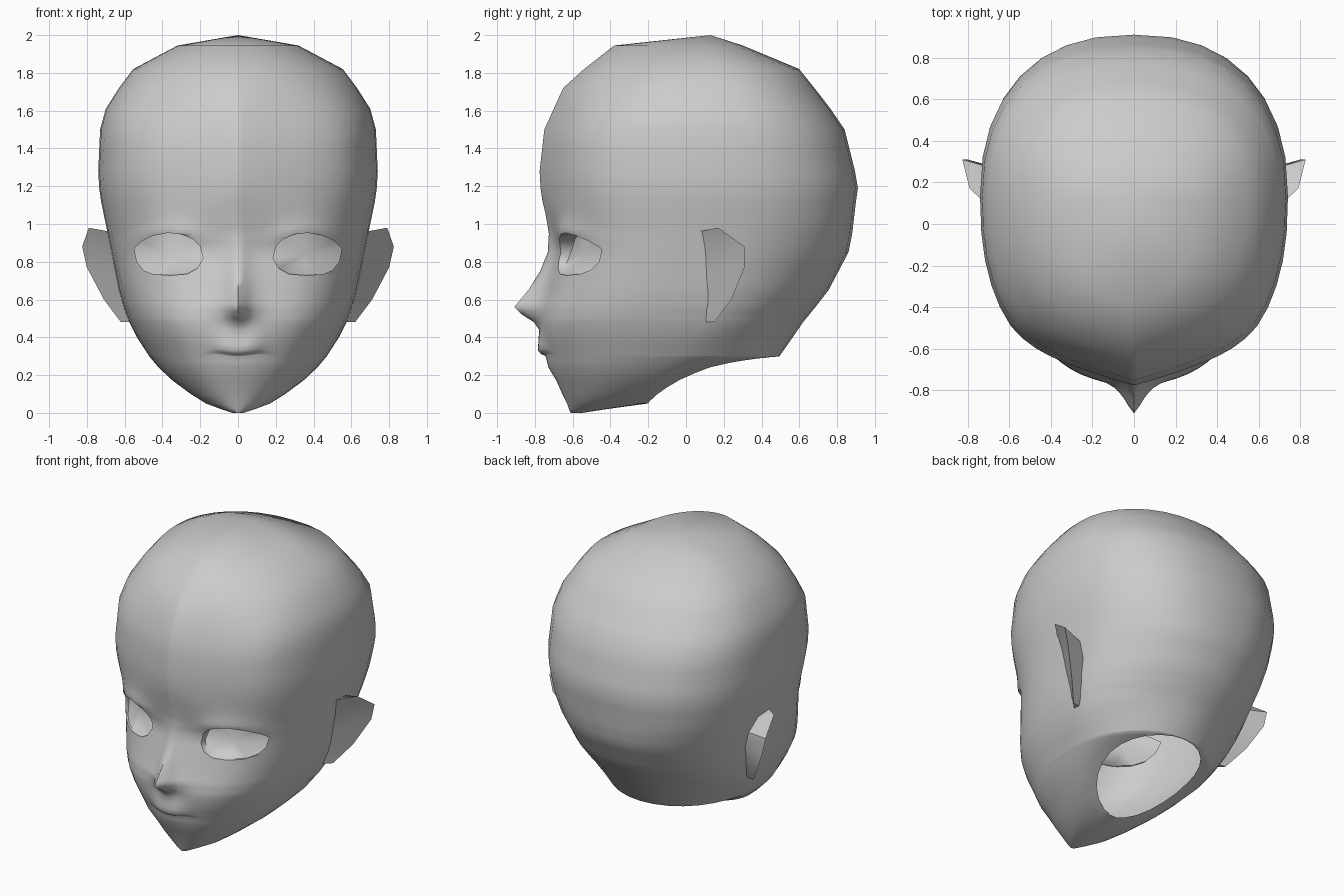
import bpy, bmesh, math

if "Cube" in bpy.data.objects:
    bpy.data.objects.remove(bpy.data.objects["Cube"])

skin = bpy.data.materials.new("plain_grey")
skin.diffuse_color = (0.6, 0.6, 0.6, 1)
skin.use_nodes = True
skin.node_tree.nodes["Principled BSDF"].inputs["Base Color"].default_value = skin.diffuse_color

def lerp_table(table, z):
    # linear interpolation of the rows of a table keyed by height
    for a, b in zip(table, table[1:]):
        if a[0] <= z <= b[0]:
            f = (z - a[0]) / (b[0] - a[0])
            return [p + (q - p) * f for p, q in zip(a, b)][1:]
    return list(table[0 if z < table[0][0] else -1][1:])

def make_object(name, bm):
    bmesh.ops.recalc_face_normals(bm, faces=bm.faces)
    mesh = bpy.data.meshes.new(name)
    bm.to_mesh(mesh)
    bm.free()
    mesh.materials.append(skin)
    ob = bpy.data.objects.new(name, mesh)
    bpy.context.collection.objects.link(ob)
    return ob

# Head profile: height, front y, back y, half width, y of widest point
PROFILE = [
    (0.00, -0.61, -0.55, 0.03, -0.57),
    (0.02, -0.62, -0.42, 0.09, -0.50),
    (0.05, -0.63, -0.20, 0.17, -0.41),
    (0.10, -0.655, -0.11, 0.25, -0.32),
    (0.17, -0.685, 0.02, 0.345, -0.20),
    (0.24, -0.72, 0.22, 0.42, -0.12),
    (0.30, -0.735, 0.495, 0.47, -0.04),
    (0.40, -0.76, 0.565, 0.535, 0.05),
    (0.48, -0.765, 0.62, 0.575, 0.10),
    (0.56, -0.75, 0.685, 0.605, 0.11),
    (0.65, -0.72, 0.755, 0.63, 0.11),
    (0.85, -0.665, 0.86, 0.67, 0.11),
    (0.95, -0.69, 0.88, 0.69, 0.12),
    (1.12, -0.76, 0.90, 0.725, 0.13),
    (1.19, -0.77, 0.91, 0.735, 0.13),
    (1.28, -0.775, 0.895, 0.74, 0.13),
    (1.50, -0.75, 0.84, 0.73, 0.13),
    (1.61, -0.70, 0.765, 0.70, 0.13),
    (1.72, -0.65, 0.68, 0.63, 0.13),
    (1.82, -0.54, 0.60, 0.555, 0.13),
    (1.945, -0.38, 0.30, 0.32, 0.10),
]
# Roundness of the front and back halves by height
FRONT_ROUND = [(0.05, 2.0), (0.30, 2.3), (0.50, 2.62), (0.85, 2.65), (1.12, 2.4), (1.5, 2.35), (1.945, 2.1)]
BACK_ROUND = [(0.02, 2.0), (0.10, 2.3), (0.17, 2.3), (0.40, 1.85), (0.50, 1.85), (1.0, 2.35), (1.5, 2.35), (1.945, 2.1)]
NOSE = [(0.43, 0), (0.48, 0.04), (0.52, 0.11), (0.56, 0.16), (0.65, 0.115),
        (0.75, 0.08), (0.85, 0.067), (0.95, 0.036), (1.1, 0)]
LIPS = [(0.16, 0), (0.24, 0.008), (0.29, 0.008), (0.302, 0.01), (0.312, 0.03),
        (0.33, 0.042), (0.40, 0.02), (0.46, 0)]
heights = sorted({s[0] for s in PROFILE} | {0.27, 0.29, 0.302, 0.312, 0.33, 0.36, 0.44, 0.50, 0.52,
                 0.54, 0.58, 0.61, 0.70, 0.75, 0.80, 0.90, 0.925, 0.975, 1.0, 1.06, 1.4})
half = [0, 1, 2, 3.5, 5, 8, 11, 15, 20, 25, 30, 36, 43, 50, 58, 66, 74, 82, 90]
half += [90 + 11.25 * k for k in range(1, 9)]
angles = [math.radians(a) for a in half + [360 - a for a in half[-2:0:-1]]]

def section(z):
    return lerp_table(PROFILE, z) + lerp_table(FRONT_ROUND, z) + lerp_table(BACK_ROUND, z)

def face_y(x, z):
    # front surface without nose and lips
    yf, yb, w, cy, nf, nb = section(z)
    return cy + (yf - cy) * (1 - min(1, abs(x) / w) ** nf) ** (1 / nf)

def head_point(z, t):
    yf, yb, w, cy, nf, nb = section(z)
    s, c = math.sin(t), math.cos(t)
    n = nf if c > 0 else nb
    x = math.copysign(w * abs(s) ** (2 / n), s)
    y = cy + (yf - cy if c > 0 else cy - yb) * math.copysign(abs(c) ** (2 / n), c)
    zz = z
    if c > 0:
        ax = abs(x)
        wide = 0.055 + 0.02 * min(1, max(0, (z - 0.6) / 0.2))
        y -= lerp_table(NOSE, z)[0] * math.exp(-(math.hypot(x, 0.02) - 0.02) / wide)
        y -= lerp_table(LIPS, z)[0] * math.exp(-(x / 0.13) ** 4)
        # forehead tapers towards the middle
        if z > 0.95 and ax < 0.6:
            y += 0.05 * min(1, (z - 0.95) / 0.2) * min(1, (2 - z) / 0.4) * math.sin(math.pi * ax / 0.6)
        # upper lid ridge
        lid = 0.97 - 1.6 * (ax - 0.36) ** 2
        y -= 0.018 * math.exp(-((z - lid) / 0.04) ** 2 - ((ax - 0.38) / 0.17) ** 4)
        # mouth corners turn up
        zz += 0.02 * (x / 0.12) ** 2 * math.exp(-((z - 0.31) / 0.06) ** 2 - (x / 0.14) ** 4)
    return (x, y, zz)

bm = bmesh.new()
rings = [[bm.verts.new(head_point(z, t)) for t in angles] for z in heights]
n = len(angles)
for a, b in zip(rings, rings[1:]):
    for i in range(n):
        j = (i + 1) % n
        bm.faces.new((a[i], a[j], b[j], b[i]))
crown = bm.verts.new((0, 0.13, 2.0))
for i in range(n):
    bm.faces.new((rings[-1][i], rings[-1][(i + 1) % n], crown))
bm.faces.new(rings[0][::-1])
head = make_object("head", bm)

def prism(name, near, far, apex):
    # closed cutter whose far end is a fan around the apex
    bm = bmesh.new()
    a, b = [[bm.verts.new(p) for p in loop] for loop in (near, far)]
    tip = bm.verts.new(apex)
    bm.faces.new(a)
    for i in range(len(a)):
        j = (i + 1) % len(a)
        bm.faces.new((a[j], a[i], b[i], b[j]))
        bm.faces.new((b[j], b[i], tip))
    ob = make_object(name, bm)
    ob.hide_render = True
    return ob

def cut(cutter):
    bpy.context.view_layer.objects.active = head
    mod = head.modifiers.new("cut", 'BOOLEAN')
    mod.operation, mod.solver, mod.object = 'DIFFERENCE', 'EXACT', cutter
    bpy.ops.object.modifier_apply(modifier=mod.name)
    bpy.data.objects.remove(cutter)

# Eye sockets: shallow at the lower lid, deeper under the upper lid
EYE = [(0.185, 0.82), (0.20, 0.88), (0.24, 0.92), (0.30, 0.945), (0.37, 0.953), (0.45, 0.938),
       (0.51, 0.91), (0.55, 0.87), (0.535, 0.80), (0.50, 0.755), (0.45, 0.735),
       (0.36, 0.728), (0.27, 0.735), (0.215, 0.765)]
for side in (1, -1):
    floor = [(side * x, face_y(x, z) + 0.015 + 0.3 * (z - 0.728), z) for x, z in EYE]
    tip = (side * 0.36, face_y(0.36, 0.84) + 0.06, 0.84)
    cut(prism("eye_cutter", [(side * x, -1.2, z) for x, z in EYE], floor, tip))

# Neck opening: cut, then remove the walls so the head is an open shell
RX, RY, CY = 0.31, 0.345, 0.142
circle = [(RX * math.cos(k * math.pi / 12), CY + RY * math.sin(k * math.pi / 12)) for k in range(24)]
cut(prism("neck_cutter", [(x, y, -0.5) for x, y in circle],
          [(x, y, 0.6) for x, y in circle], (0, CY, 0.6)))
bm = bmesh.new()
bm.from_mesh(head.data)
inside = []
for f in bm.faces:
    p = f.calc_center_median()
    if p.z < 0.62 and (p.x / RX) ** 2 + ((p.y - CY) / RY) ** 2 < 0.997:
        inside.append(f)
bmesh.ops.delete(bm, geom=inside, context='FACES')
bm.to_mesh(head.data)
bm.free()

# Ears: front root, outer rim and back root, lofted as a flap
ROWS = [
    ((0.68, 0.07, 0.96), (0.79, 0.17, 0.98), (0.66, 0.20, 0.94)),
    ((0.66, 0.09, 0.85), (0.825, 0.31, 0.88), (0.65, 0.26, 0.86)),
    ((0.63, 0.09, 0.72), (0.80, 0.31, 0.77), (0.62, 0.26, 0.75)),
    ((0.59, 0.09, 0.58), (0.71, 0.24, 0.60), (0.57, 0.20, 0.60)),
    ((0.55, 0.08, 0.48), (0.62, 0.15, 0.48), (0.53, 0.14, 0.48)),
]
ears = []
for side, name in ((1, "left_ear"), (-1, "right_ear")):
    bm = bmesh.new()
    grid = [[bm.verts.new((side * x, y, z)) for x, y, z in row] for row in ROWS]
    for a, b in zip(grid, grid[1:]):
        for i in range(3):
            j = (i + 1) % 3
            bm.faces.new((a[i], a[j], b[j], b[i]))
    bm.faces.new(grid[0])
    bm.faces.new(grid[-1])
    ears.append(make_object(name, bm))

for ob, angle in ((head, 60), (ears[0], 40), (ears[1], 40)):
    bpy.ops.object.select_all(action='DESELECT')
    ob.select_set(True)
    bpy.context.view_layer.objects.active = ob
    bpy.ops.object.shade_smooth_by_angle(angle=math.radians(angle))
